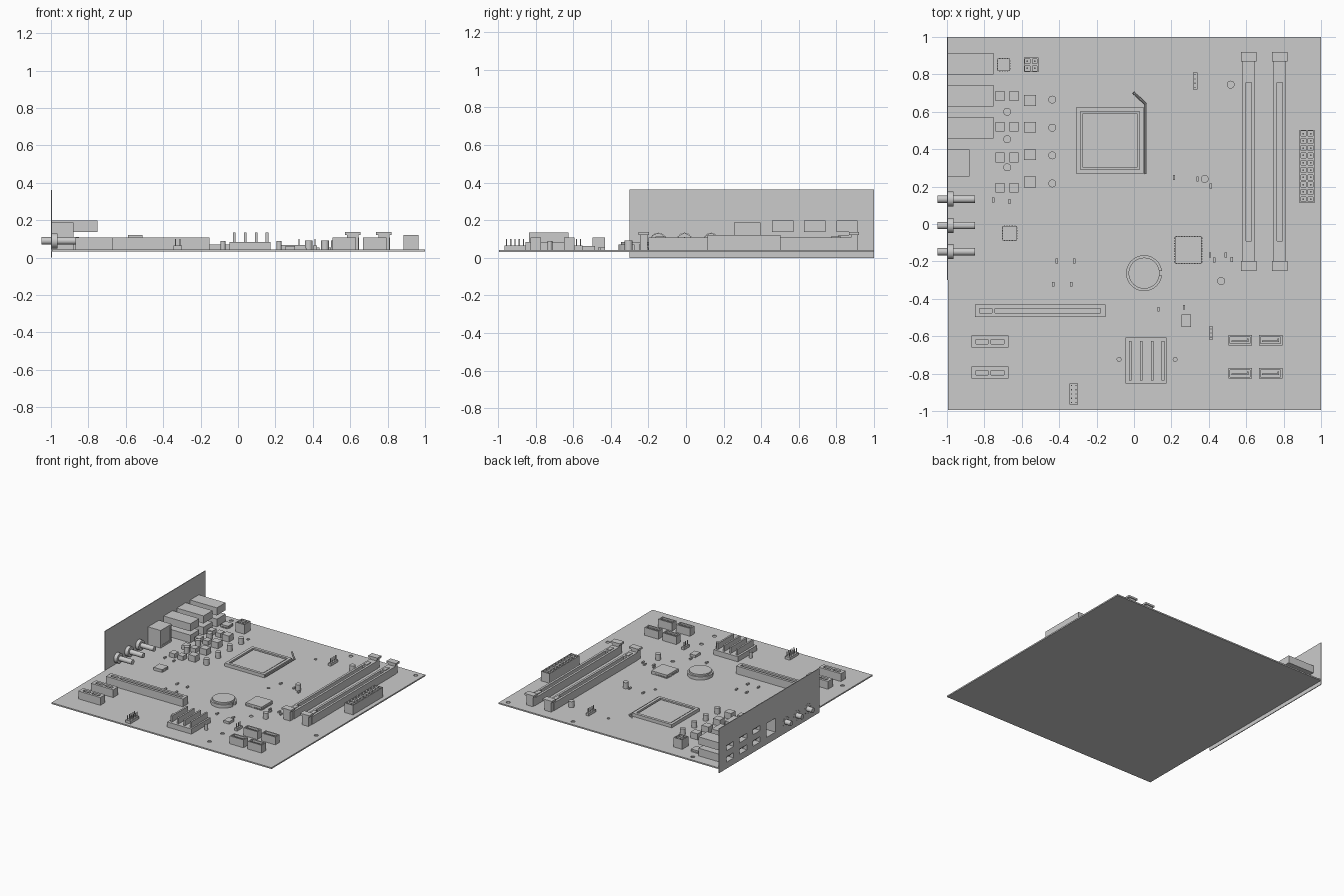
import bpy, bmesh, math
from mathutils import Matrix, Vector

if "Cube" in bpy.data.objects:
    bpy.data.objects.remove(bpy.data.objects["Cube"])

T = 0.043  # top of the board


def add_box(bm, x0, x1, y0, y1, z0, z1):
    m = Matrix.Translation(((x0 + x1) / 2, (y0 + y1) / 2, (z0 + z1) / 2))
    bmesh.ops.create_cube(bm, size=1, matrix=m @ Matrix.Diagonal((x1 - x0, y1 - y0, z1 - z0, 1)))


def add_rod(bm, a, b, r, n=24):
    a, b = Vector(a), Vector(b)
    rot = Vector((0, 0, 1)).rotation_difference(b - a).to_matrix().to_4x4()
    bmesh.ops.create_cone(bm, cap_ends=True, segments=n, radius1=r, radius2=r,
                          depth=(b - a).length, matrix=Matrix.Translation((a + b) / 2) @ rot)


def part(name, boxes=(), rods=(), cuts=(), rod_cuts=(), extra=()):
    """Object from boxes and rods, minus cutters, plus extra inner boxes."""
    def make(nm, bxs, rds):
        bm = bmesh.new()
        for b in bxs:
            add_box(bm, *b)
        for r in rds:
            add_rod(bm, *r)
        me = bpy.data.meshes.new(nm)
        bm.to_mesh(me)
        bm.free()
        ob = bpy.data.objects.new(nm, me)
        bpy.context.collection.objects.link(ob)
        return ob
    ob = make(name, boxes, rods)
    bpy.context.view_layer.objects.active = ob
    if cuts or rod_cuts:
        cutter = make("cutter", cuts, rod_cuts)
        cutter.hide_render = True
        mod = ob.modifiers.new("cut", 'BOOLEAN')
        mod.operation, mod.solver, mod.object = 'DIFFERENCE', 'EXACT', cutter
        bpy.ops.object.modifier_apply(modifier="cut")
        bpy.data.objects.remove(cutter)
    if extra:
        bm = bmesh.new()
        bm.from_mesh(ob.data)
        for b in extra:
            add_box(bm, *b)
        bm.to_mesh(ob.data)
        bm.free()
    if rods or rod_cuts:
        bpy.ops.object.select_all(action='DESELECT')
        ob.select_set(True)
        bpy.ops.object.shade_smooth_by_angle(angle=math.radians(35))
    return ob


def block(x, y, w, d, h):
    return (x - w / 2, x + w / 2, y - d / 2, y + d / 2, T - 0.001, T + h)


# Circuit board with blind screw holes
holes = [(-.727, .952), (.357, .952), (.946, .952), (.357, -.338), (.946, -.338),
         (-.917, -.338), (-.92, -.713), (.357, -.71), (.357, -.88)]
small_holes = [(-.437, .756), (.174, .756), (.18, .14)]
part("circuit_board", [(-.995, 1, -.995, 1, .032, T)],
     rod_cuts=[((x, y, .036), (x, y, .06), .016, 16) for x, y in holes]
     + [((x, y, .036), (x, y, .06), .012, 16) for x, y in small_holes])

# Rear panel with openings for the ports
usb = [(.80, .913), (.627, .743), (.457, .572)]
levels = [(T, .106), (.137, .199)]
jacks = [.133, -.008, -.148]
wall = .01
part("rear_panel", [(-1, -.994, -.30, 1, 0, .363)],
     cuts=[(-1.05, -.95, a + wall, b - wall, z0 + wall, z1 - wall)
           for a, b in usb for z0, z1 in levels]
     + [(-1.05, -.95, .27, .385, .058, .172)],
     rod_cuts=[((-1.05, y, .09), (-.95, y, .09), .041) for y in jacks])

# Double stacked data ports, hollow with a tongue
for i, (a, b) in enumerate(usb):
    for j, (z0, z1) in enumerate(levels):
        part(f"data_port_{i}_{j}", [(-.994, -.752, a, b, z0, z1)],
             cuts=[(-1.05, -.80, a + wall, b - wall, z0 + wall, z1 - wall)],
             extra=[(-.98, -.79, a + .02, b - .02, z1 - .03, z1 - .02)])

# Network port
part("network_port", [(-.994, -.88, .255, .397, T, .187)],
     cuts=[(-1.05, -.90, .27, .385, .058, .172), (-.885, -.8, .27, .385, .058, .172)])

# Audio jacks
for i, y in enumerate(jacks):
    part(f"audio_jack_{i}", [(-.968, -.78, y - .047, y + .047, T, .135)],
         [((-1, y, .09), (-.966, y, .09), .04)],
         rod_cuts=[((-1.05, y, .09), (-.85, y, .09), .02)])

# Memory slots with end latches
for i, x in enumerate((.614, .78)):
    part(f"memory_slot_{i}", [(x - .033, x + .033, -.2, .88, T, .107)],
         cuts=[(x - .015, x + .015, -.09, .757, .07, .2)])
    for j, (y0, y1, s) in enumerate(((-.252, -.198, 1), (.868, .92, -1))):
        inner = sorted((y0 + .09, y0 + .145)) if s > 0 else [y1 - .15, y1 - .095]
        part(f"memory_latch_{i}_{j}",
             [(x - .03, x + .03, y0 + .008, y1 - .008, T, .125),
              (x - .042, x + .042, y0, y1, .122, .137),
              (x - .015, x + .015, *inner, .1, .113)])

# Expansion slots
def expansion(name, x0, x1, y0, y1, mid):
    c = (y0 + y1) / 2
    part(name, [(x0, x1, y0, y1, T, .107)],
         cuts=[(x0 + .025, mid - .008, c - .012, c + .012, .06, .2),
               (mid + .008, x1 - .025, c - .012, c + .012, .06, .2)])


expansion("long_expansion_slot", -.85, -.153, -.496, -.43, -.752)
expansion("short_expansion_slot_0", -.87, -.67, -.66, -.597, -.772)
expansion("short_expansion_slot_1", -.87, -.67, -.826, -.763, -.772)

# Drive connectors with an L-shaped tongue
for i, x in enumerate((.567, .73)):
    for j, y in enumerate((-.622, -.799)):
        part(f"drive_connector_{i}_{j}", [(x - .063, x + .063, y - .028, y + .028, T, .107)],
             cuts=[(x - .053, x + .053, y - .018, y + .018, .06, .2)],
             extra=[(x - .045, x + .045, y - .008, y, .055, .1),
                    (x + .037, x + .045, y, y + .01, .055, .1)])

# Power connectors with square sockets and pins
def power(name, cx, cy, rows):
    p = .039
    pts = [(cx + s * p / 2, cy + (r - (rows - 1) / 2) * p) for s in (-1, 1) for r in range(rows)]
    h = rows * p / 2
    part(name, [(cx - p, cx + p, cy - h, cy + h, T, .121)],
         cuts=[(x - .013, x + .013, y - .013, y + .013, .06, .2) for x, y in pts],
         extra=[(x - .004, x + .004, y - .004, y + .004, .055, .11) for x, y in pts])


power("main_power_connector", .925, .308, 10)
power("processor_power_connector", -.55, .851, 2)

# Processor socket, processor and lever
part("processor_socket", [(-.308, .052, .268, .625, T, .07)],
     cuts=[(-.285, .029, .291, .602, .055, .2)])
part("processor", [(-.275, .019, .301, .592, .05, .064)])
part("socket_lever", rods=[((.062, .268, .058), (.062, .645, .058), .006, 10),
                           ((.062, .642, .058), (-.003, .702, .075), .007, 10)])

# Heatsink with four fins and two clamp posts
part("heatsink", [(-.045, .175, -.853, -.608, T, .085)]
     + [(x - .007, x + .007, -.836, -.625, .08, .134) for x in (-.021, .038, .097, .155)])
part("heatsink_posts", rods=[((x, -.724, T), (x, -.724, .09), .013, 16) for x in (-.08, .22)])

# Coin battery in its holder
part("battery_holder", rods=[((.054, -.263, T), (.054, -.263, .07), .096, 48)],
     cuts=[(.135, .16, -.275, -.251, .04, .1)])
part("battery", rods=[((.054, -.263, .05), (.054, -.263, .084), .083, 48)])

# Capacitors
caps = [(-.437, y) for y in (.665, .515, .367, .217)] + [(-.678, y) for y in (.6, .453, .303)]
caps += [(.378, .241), (.517, .745), (.466, -.305)]
for i, (x, y) in enumerate(caps):
    part(f"capacitor_{i}", rods=[((x, y, T), (x, y, .092), .021, 20)])

# Chokes and transistors near the processor
part("chokes", [block(-.556, y, .062, .058, .05) for y in (.66, .517, .37, .225)])
part("transistors", [block(x, y, .049, .052, .035) for x in (-.717, -.642)
                     for y in (.684, .52, .356, .194)])

# Flat chips with rows of legs
for i, (x, y, s, h) in enumerate([(-.697, .851, .066, .022), (-.665, -.05, .078, .022),
                                  (.29, -.139, .144, .026)]):
    n = int(s / .014)
    legs = []
    for k in range(n):
        o = (k - (n - 1) / 2) * .014
        for e in (-1, 1):
            legs += [block(x + o, y + e * s / 2, .006, .006, .01),
                     block(x + e * s / 2, y + o, .006, .006, .01)]
    part(f"chip_{i}", [block(x, y, s, s, h)] + legs)
part("small_chip", [block(.28, -.517, .05, .065, .02)])

# Pin headers
def header(name, cx, cy, cols, rows, p):
    pins = [block(cx + (c - (cols - 1) / 2) * p, cy + (r - (rows - 1) / 2) * p, .006, .006, .057)
            for c in range(cols) for r in range(rows)]
    part(name, [block(cx, cy, cols * p, rows * p, .022)] + pins)


header("front_panel_header", -.322, -.909, 2, 5, .0226)
header("fan_header_0", .327, .764, 1, 4, .023)
header("fan_header_1", .412, -.583, 1, 3, .0225)

# Tiny resistors
spots = [(.214, .249), (.34, .241), (.41, .203), (-.753, .129), (-.665, .121), (-.413, -.198),
         (-.319, -.198), (-.432, -.322), (-.335, -.322), (.131, -.456), (.268, -.445),
         (.407, -.166), (.49, -.166), (.429, -.193), (.523, -.19)]
part("resistors", [block(x, y, .012, .026, .012) for x, y in spots])
